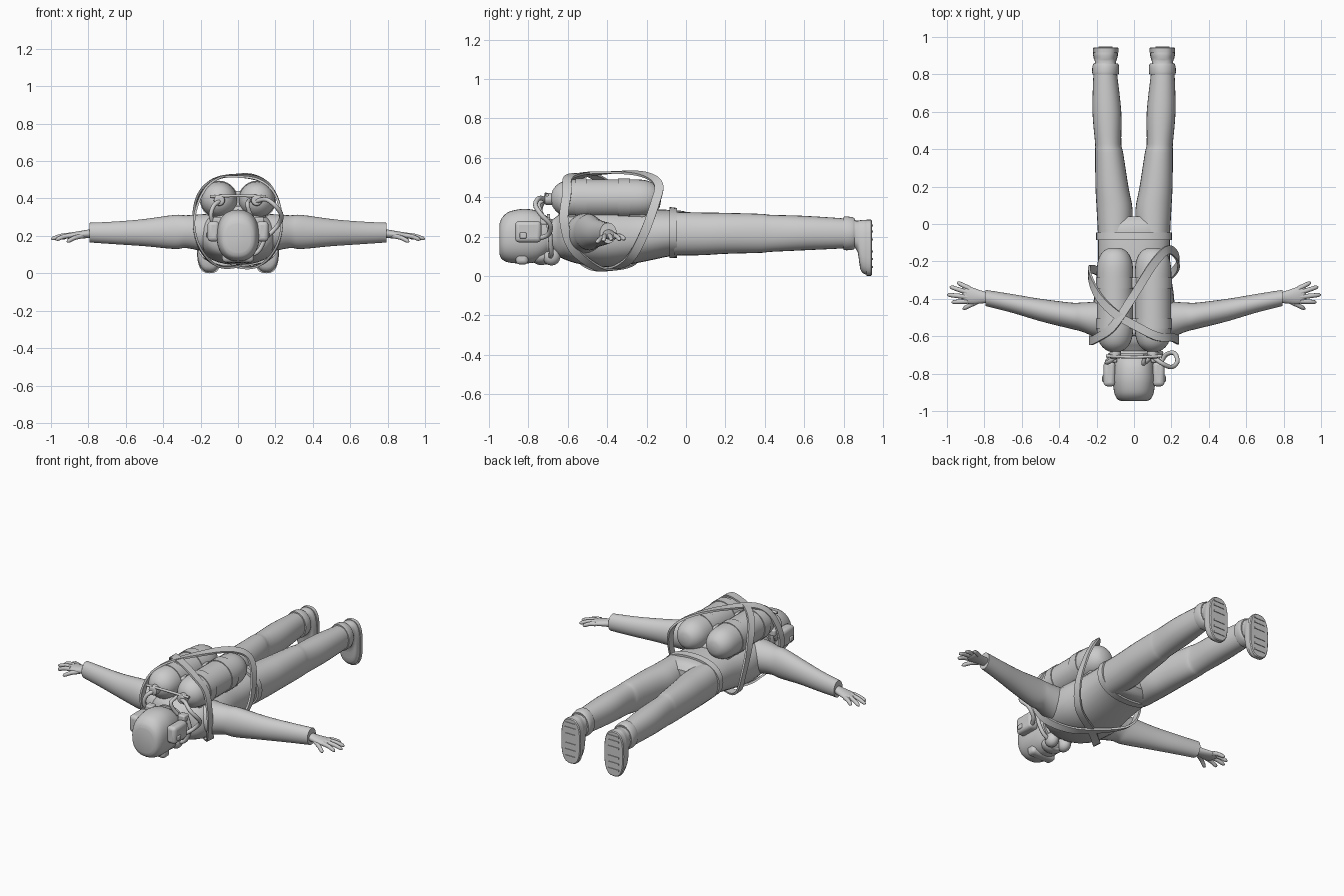
import bpy, bmesh, math
from mathutils import Vector

if "Cube" in bpy.data.objects:
    bpy.data.objects.remove(bpy.data.objects["Cube"])


def spline(pts, steps, closed=False):
    """Catmull-Rom resampling of a list of equal-length tuples."""
    n, out = len(pts), []
    get = (lambda i: pts[i % n]) if closed else (lambda i: pts[max(0, min(n - 1, i))])
    for i in range(n if closed else n - 1):
        p0, p1, p2, p3 = (get(i + k) for k in (-1, 0, 1, 2))
        for s in range(steps):
            t = s / steps
            out.append(tuple(0.5 * (2 * b + (c - a) * t + (2 * a - 5 * b + 4 * c - d) * t * t
                       + (3 * b - a - 3 * c + d) * t ** 3) for a, b, c, d in zip(p0, p1, p2, p3)))
    return out if closed else out + [tuple(pts[-1])]


def finish(name, bm, mirror=False, angle=40, bevel=0):
    bmesh.ops.recalc_face_normals(bm, faces=bm.faces)
    me = bpy.data.meshes.new(name)
    bm.to_mesh(me)
    bm.free()
    ob = bpy.data.objects.new(name, me)
    bpy.context.collection.objects.link(ob)
    if bevel:
        m = ob.modifiers.new("round", 'BEVEL')
        m.width, m.segments = bevel, 3
    if mirror:
        ob.modifiers.new("mirror", 'MIRROR')
    bpy.ops.object.select_all(action='DESELECT')
    ob.select_set(True)
    bpy.context.view_layer.objects.active = ob
    bpy.ops.object.shade_smooth_by_angle(angle=math.radians(angle))
    return ob


def bridge(bm, rings, closed=False):
    n = len(rings[0])
    for a, b in zip(rings, rings[1:] + ([rings[0]] if closed else [])):
        for i in range(n):
            bm.faces.new((a[i], a[(i + 1) % n], b[(i + 1) % n], b[i]))
    if not closed:
        bm.faces.new(rings[0])
        bm.faces.new(rings[-1])


def loft(name, secs, axis='Y', mirror=False, steps=4, exp=2.0, n=28):
    """Sections (position, across, lo/hi across, lo/hi z) -> (t, a0, a1, z0, z1)."""
    bm, rings = bmesh.new(), []
    for t, a0, a1, z0, z1 in spline(secs, steps):
        ring = []
        for i in range(n):
            c, s = math.cos(math.tau * i / n), math.sin(math.tau * i / n)
            a = (a0 + a1) / 2 + (a1 - a0) / 2 * math.copysign(abs(c) ** (2 / exp), c)
            z = (z0 + z1) / 2 + (z1 - z0) / 2 * math.copysign(abs(s) ** (2 / exp), s)
            ring.append(bm.verts.new((a, t, z) if axis == 'Y' else (t, a, z)))
        rings.append(ring)
    bridge(bm, rings)
    return finish(name, bm, mirror)


def round_loft(name, x, z, prof, mirror=False, steps=4):
    return loft(name, [(y, x - r, x + r, z - r, z + r) for y, r in prof], mirror=mirror, steps=steps)


def ribbon(name, pts, centre, width=0.045, thick=0.012):
    """Closed flat strap whose face points away from the body axis."""
    path = [Vector(p) for p in spline(pts, 6, True)]
    bm, rings = bmesh.new(), []
    for i, p in enumerate(path):
        tan = (path[(i + 1) % len(path)] - path[i - 1]).normalized()
        out = Vector((p.x - centre[0], 0, p.z - centre[1]))
        out = (out - tan * out.dot(tan)).normalized()
        side = tan.cross(out)
        rings.append([bm.verts.new(p + side * u * width / 2 + out * v * thick / 2)
                      for u, v in ((-1, -1), (1, -1), (1, 1), (-1, 1))])
    bridge(bm, rings, True)
    return finish(name, bm)


def tube(name, pts, r, mirror=False, taper=None):
    cu = bpy.data.curves.new(name, 'CURVE')
    cu.dimensions, cu.bevel_depth, cu.bevel_resolution, cu.use_fill_caps = '3D', r, 3, True
    path = spline(pts, 5)
    sp = cu.splines.new('POLY')
    sp.points.add(len(path) - 1)
    for i, (pt, p) in enumerate(zip(sp.points, path)):
        t = i / (len(path) - 1)
        pt.co = (*p, 1)
        if taper:
            pt.radius = (1 + (taper - 1) * t) * (math.sqrt(max(0.05, (1 - t) / 0.15)) if t > 0.85 else 1)
    sp.use_smooth = True
    ob = bpy.data.objects.new(name, cu)
    bpy.context.collection.objects.link(ob)
    if mirror:
        ob.modifiers.new("mirror", 'MIRROR')
    return ob


def box(name, lo, hi, mirror=False, bevel=0.01):
    bm = bmesh.new()
    bmesh.ops.create_cube(bm, size=1)
    for v in bm.verts:
        v.co = [(a + b) / 2 + (b - a) * c for a, b, c in zip(lo, hi, v.co)]
    return finish(name, bm, mirror, bevel=bevel)


def ball(name, c, r, mirror=False):
    bm = bmesh.new()
    bmesh.ops.create_uvsphere(bm, u_segments=24, v_segments=14, radius=1)
    for v in bm.verts:
        v.co = [a + b * k for a, b, k in zip(c, r, v.co)]
    return finish(name, bm, mirror, 60)


# Suit: torso, belt, legs, sleeves
loft("torso", [(-.70, -.07, .07, .14, .27), (-.66, -.10, .10, .11, .30), (-.62, -.175, .175, .085, .325),
               (-.54, -.21, .21, .06, .34), (-.40, -.215, .215, .045, .345), (-.25, -.195, .195, .065, .34),
               (-.08, -.193, .193, .10, .335), (.0, -.19, .19, .105, .325), (.04, -.15, .15, .14, .29)], exp=2.3)
loft("belt", [(-.085, -.203, .203, .09, .35), (-.045, -.203, .203, .092, .345)], steps=1, exp=2.3, n=40)
loft("leg", [(-.06, .01, .192, .105, .325), (.08, .008, .200, .105, .322), (.2, .03, .206, .112, .32),
             (.38, .058, .208, .117, .315), (.43, .068, .208, .122, .31), (.6, .068, .222, .13, .305),
             (.8, .09, .217, .14, .292), (.86, .095, .21, .15, .285)], mirror=True, exp=2.15)
loft("sleeve", [(.12, -.61, -.41, .10, .32), (.2, -.605, -.415, .12, .315), (.28, -.575, -.42, .135, .31),
                (.34, -.56, -.42, .13, .312), (.5, -.52, -.40, .145, .29), (.65, -.475, -.375, .155, .277),
                (.795, -.438, -.352, .165, .27)], 'X', True)

# Hands: palm, four fingers and thumb
loft("palm", [(.77, -.42, -.37, .19, .24), (.82, -.425, -.355, .187, .23), (.87, -.428, -.338, .185, .222),
              (.905, -.42, -.333, .185, .215), (.92, -.40, -.345, .19, .208)], 'X', True)
for nm, base, tip in (("index_finger", (.89, -.413, .202), (.975, -.418, .178)),
                      ("middle_finger", (.89, -.39, .205), (1.0, -.378, .182)),
                      ("ring_finger", (.89, -.366, .205), (.985, -.335, .182)),
                      ("little_finger", (.88, -.345, .202), (.945, -.312, .185)),
                      ("thumb", (.83, -.41, .20), (.915, -.455, .168))):
    mid = tuple((a + b) / 2 + d for a, b, d in zip(base, tip, (0, 0, .006)))
    tube(nm, [base, mid, tip], .014, True, .75)

# Boots with ankle cuffs and tread bars
loft("boot_cuff", [(.80, .082, .222, .132, .30), (.815, .08, .224, .13, .302), (.845, .08, .222, .132, .298),
                   (.857, .086, .216, .138, .292)], mirror=True, steps=2)
loft("boot_upper", [(.85, .095, .208, .15, .282), (.872, .095, .21, .12, .28), (.885, .09, .215, .035, .283),
                    (.905, .086, .219, .01, .285), (.922, .088, .217, .006, .283)], mirror=True, steps=3, exp=2.6)
loft("boot_sole", [(.918, .083, .22, 0, .286), (.94, .083, .22, 0, .286), (.945, .088, .215, .005, .281)],
     mirror=True, steps=1, exp=2.8)
for z in (.04, .08, .12, .18, .22, .25):
    box("tread", (.115, .94, z), (.19, .949, z + .01), True, 0)

# Helmet with visor, ear cups and breathing mask
loft("helmet", [(-.947, -.068, .068, .11, .265), (-.935, -.09, .09, .085, .295), (-.90, -.106, .106, .068, .325),
                (-.83, -.114, .114, .063, .34), (-.76, -.109, .109, .07, .332), (-.71, -.10, .10, .10, .305),
                (-.68, -.085, .085, .125, .285)], exp=2.3, n=36)
loft("helmet_rim", [(-.705, -.105, .105, .10, .315), (-.69, -.105, .105, .10, .315)], steps=1, exp=2.3)
box("visor", (-.085, -.865, .058), (.085, -.80, .125), bevel=.02)
ball("face_mask", (0, -.735, .10), (.07, .055, .045))
ball("filter_canister", (.045, -.683, .098), (.038, .045, .045), True)
tube("canister_link", [(-.045, -.70, .085), (0, -.715, .075), (.045, -.70, .085)], .018)
box("ear_cup", (.10, -.868, .17), (.163, -.735, .278), True, .02)
box("ear_clamp", (.155, -.845, .19), (.17, -.81, .22), True, .006)
box("ear_bracket", (.09, -.74, .26), (.14, -.69, .30), True, .008)

# Twin tanks, bands, valves, manifold bar and back plate
round_loft("tank", .102, .393, [(-.685, .02), (-.672, .05), (-.64, .08), (-.585, .096), (-.50, .097), (-.36, .097),
                                (-.23, .096), (-.17, .08), (-.137, .05), (-.127, .015)], True)
for y0, y1 in ((-.56, -.505), (-.345, -.285)):
    round_loft("tank_band", .102, .393, [(y0, .102), (y1, .102)], True, 1)
    box("band_bridge", (-.06, y0, .34), (.06, y1, .44), bevel=.01)
round_loft("valve", .10, .39, [(-.72, .018), (-.715, .028), (-.69, .03), (-.66, .026)], True, 2)
tube("manifold_bar", [(-.15, -.705, .41), (0, -.712, .415), (.15, -.705, .41)], .008)
box("back_plate", (-.15, -.60, .29), (.15, -.20, .36), bevel=.02)

# Hoses
tube("left_hose", [(-.10, -.71, .385), (-.13, -.735, .36), (-.145, -.74, .31), (-.13, -.72, .26), (-.115, -.74, .22)], .012)
tube("right_hose", [(.10, -.71, .385), (.15, -.745, .395), (.20, -.765, .36), (.232, -.735, .31), (.215, -.69, .26),
                    (.17, -.70, .21), (.14, -.75, .19)], .012)
tube("mask_hose", [(.13, -.70, .28), (.145, -.69, .2), (.11, -.685, .12), (.05, -.69, .09)], .012)
tube("neck_hose", [(.06, -.70, .39), (.05, -.745, .37), (.06, -.74, .33), (.08, -.72, .29)], .011)

# Harness straps crossing over the tanks and under the chest
ribbon("strap_left_shoulder", [(-.19, -.605, .43), (-.11, -.545, .505), (0, -.38, .525), (.10, -.22, .517),
       (.175, -.14, .465), (.222, -.16, .36), (.235, -.22, .20), (.17, -.29, .08), (0, -.38, .038),
       (-.12, -.48, .045), (-.205, -.585, .14), (-.235, -.625, .28)], (0, .28))
ribbon("strap_right_shoulder", [(.20, -.605, .42), (.12, -.60, .495), (0, -.54, .517), (-.10, -.48, .512),
       (-.18, -.40, .465), (-.228, -.31, .37), (-.236, -.245, .23), (-.18, -.26, .085), (0, -.37, .034),
       (.12, -.46, .045), (.205, -.575, .14), (.235, -.62, .28)], (0, .28))
